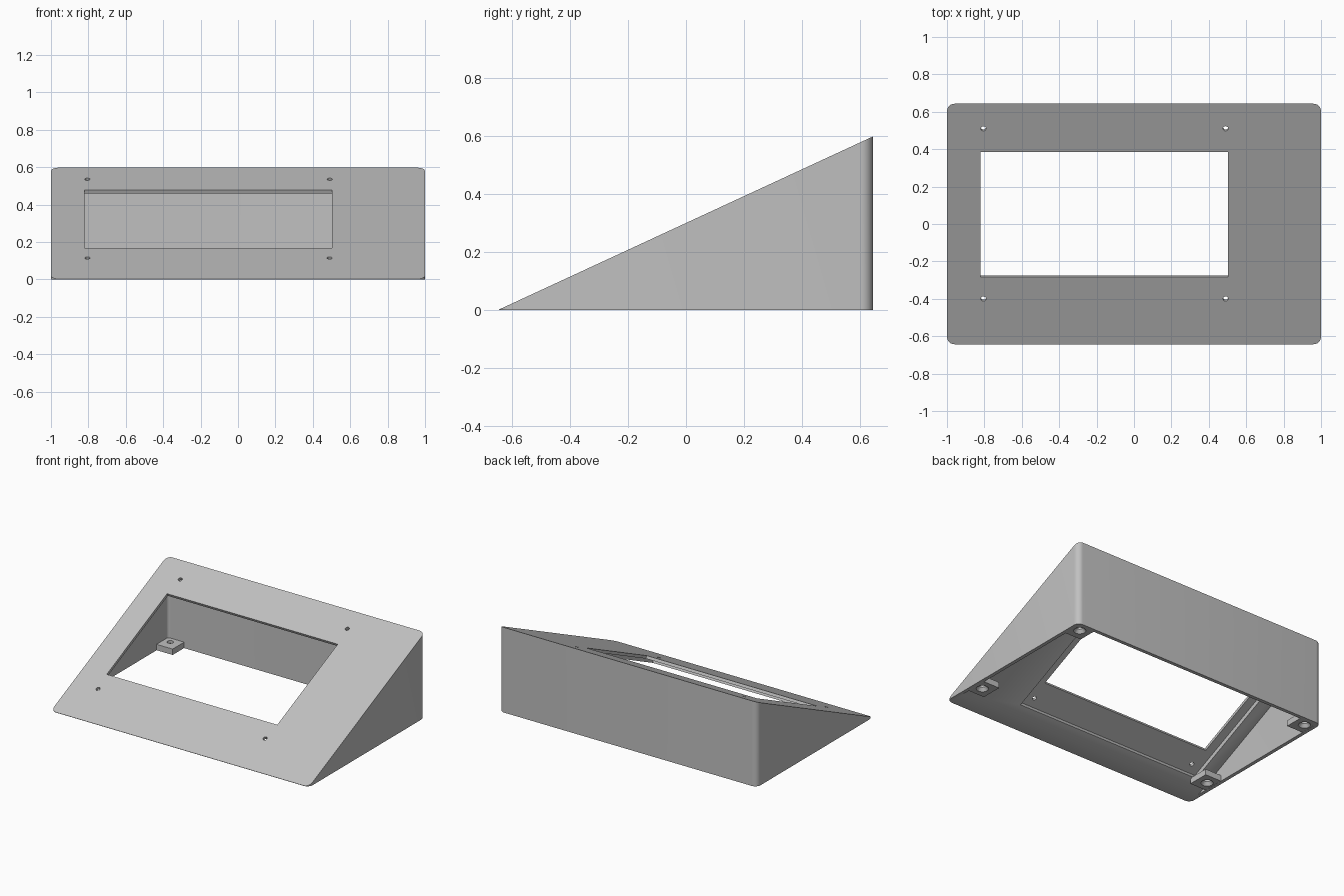
import bpy, bmesh, math
from mathutils import Matrix, Vector

cube = bpy.data.objects.get("Cube")
if cube:
    bpy.data.objects.remove(cube, do_unlink=True)

W, D, H = 1.0, 0.643, 0.595          # half width, half depth, height
WALL, PANEL, LIP = 0.025, 0.05, 0.02
ANGLE = math.atan2(H, 2 * D)
NORMAL = Vector((0, -math.sin(ANGLE), math.cos(ANGLE)))
FRONT = Vector((0, -D, 0.002))

grey = bpy.data.materials.new("light grey plastic")
grey.use_nodes = True
COLOUR = (0.53, 0.53, 0.53, 1)
grey.diffuse_color = COLOUR
grey.node_tree.nodes["Principled BSDF"].inputs["Base Color"].default_value = COLOUR


def finish(bm, name):
    bmesh.ops.recalc_face_normals(bm, faces=bm.faces)
    mesh = bpy.data.meshes.new(name)
    bm.to_mesh(mesh)
    bm.free()
    mesh.materials.append(grey)
    obj = bpy.data.objects.new(name, mesh)
    bpy.context.collection.objects.link(obj)
    return obj


def wedge(name, hx, hy, radius, bottom, drop):
    """Rounded rectangular prism cut off by the sloping plane, lowered by drop."""
    bm = bmesh.new()
    verts = []
    for i, (sx, sy) in enumerate([(1, 1), (-1, 1), (-1, -1), (1, -1)]):
        for k in range(9):
            a = math.radians(90 * i + 90 * k / 8)
            verts.append(bm.verts.new((sx * (hx - radius) + radius * math.cos(a),
                                       sy * (hy - radius) + radius * math.sin(a), bottom)))
    face = bm.faces.new(verts)
    top = bmesh.ops.extrude_face_region(bm, geom=[face])["geom"]
    bmesh.ops.translate(bm, vec=(0, 0, 1 - bottom),
                        verts=[g for g in top if isinstance(g, bmesh.types.BMVert)])
    bmesh.ops.bisect_plane(bm, geom=bm.verts[:] + bm.edges[:] + bm.faces[:],
                           plane_co=FRONT - NORMAL * drop, plane_no=NORMAL, clear_outer=True)
    bmesh.ops.holes_fill(bm, edges=[e for e in bm.edges if e.is_boundary])
    return finish(bm, name)


def box(name, x0, x1, y0, y1, z0, z1, matrix=Matrix()):
    bm = bmesh.new()
    bmesh.ops.create_cube(bm, size=1)
    for v in bm.verts:
        v.co = Vector(((x0 + x1) / 2 + v.co.x * (x1 - x0),
                       (y0 + y1) / 2 + v.co.y * (y1 - y0),
                       (z0 + z1) / 2 + v.co.z * (z1 - z0)))
    bm.transform(matrix)
    return finish(bm, name)


def cone(name, r0, r1, depth, matrix):
    bm = bmesh.new()
    bmesh.ops.create_cone(bm, cap_ends=True, segments=24, radius1=r0, radius2=r1, depth=depth)
    bm.transform(matrix)
    return finish(bm, name)


def cut(obj, cutter):
    cutter.hide_render = True
    bpy.context.view_layer.objects.active = obj
    mod = obj.modifiers.new("cut", "BOOLEAN")
    mod.operation, mod.solver, mod.object = "DIFFERENCE", "EXACT", cutter
    bpy.ops.object.modifier_apply(modifier=mod.name)
    bpy.data.objects.remove(cutter, do_unlink=True)


def smooth(obj):
    bpy.ops.object.select_all(action="DESELECT")
    obj.select_set(True)
    bpy.context.view_layer.objects.active = obj
    bpy.ops.object.shade_smooth_by_angle(angle=math.radians(30))


# Frame lying on the sloping face: y runs up the slope, z out of it
slope = Matrix.Translation(FRONT) @ Matrix.Rotation(ANGLE, 4, "X")


def along(y):
    return (y + D) / math.cos(ANGLE)


# Hollow sloping housing, open underneath
housing = wedge("housing", W, D, 0.04, 0, 0)
cut(housing, wedge("cavity_cutter", W - WALL, D - WALL, 0.02, -0.2, PANEL))

# Shallow recess behind the panel, then the window through it
cut(housing, box("recess_cutter", -0.88, 0.565, along(-0.46), along(0.57),
                 -PANEL - 0.02, -LIP, slope))
cut(housing, box("window_cutter", -0.82, 0.503, along(-0.283), along(0.386),
                 -0.1, 0.1, slope))

# Panel screw holes
for x in (-0.805, 0.49):
    for y in (-0.40, 0.51):
        cut(housing, cone("hole_cutter", 0.014, 0.014, 0.2,
                          slope @ Matrix.Translation((x, along(y), 0))))
smooth(housing)

# Mounting tabs with countersunk holes
for side, sx in (("left", 1), ("right", -1)):
    for end, y0, y1, hole_y in (("front", -0.46, -0.31, -0.385), ("back", 0.49, 0.628, 0.57)):
        xs = sorted((sx * 0.85, sx * 0.985))
        tab = box(f"{end}_{side}_mounting_tab", xs[0], xs[1], y0, y1, 0.001, 0.042)
        spot = Matrix.Translation((sx * 0.925, hole_y, 0))
        cut(tab, cone("bore_cutter", 0.021, 0.021, 0.2, spot))
        cut(tab, cone("countersink_cutter", 0.06, 0.02, 0.05, spot))
        smooth(tab)
